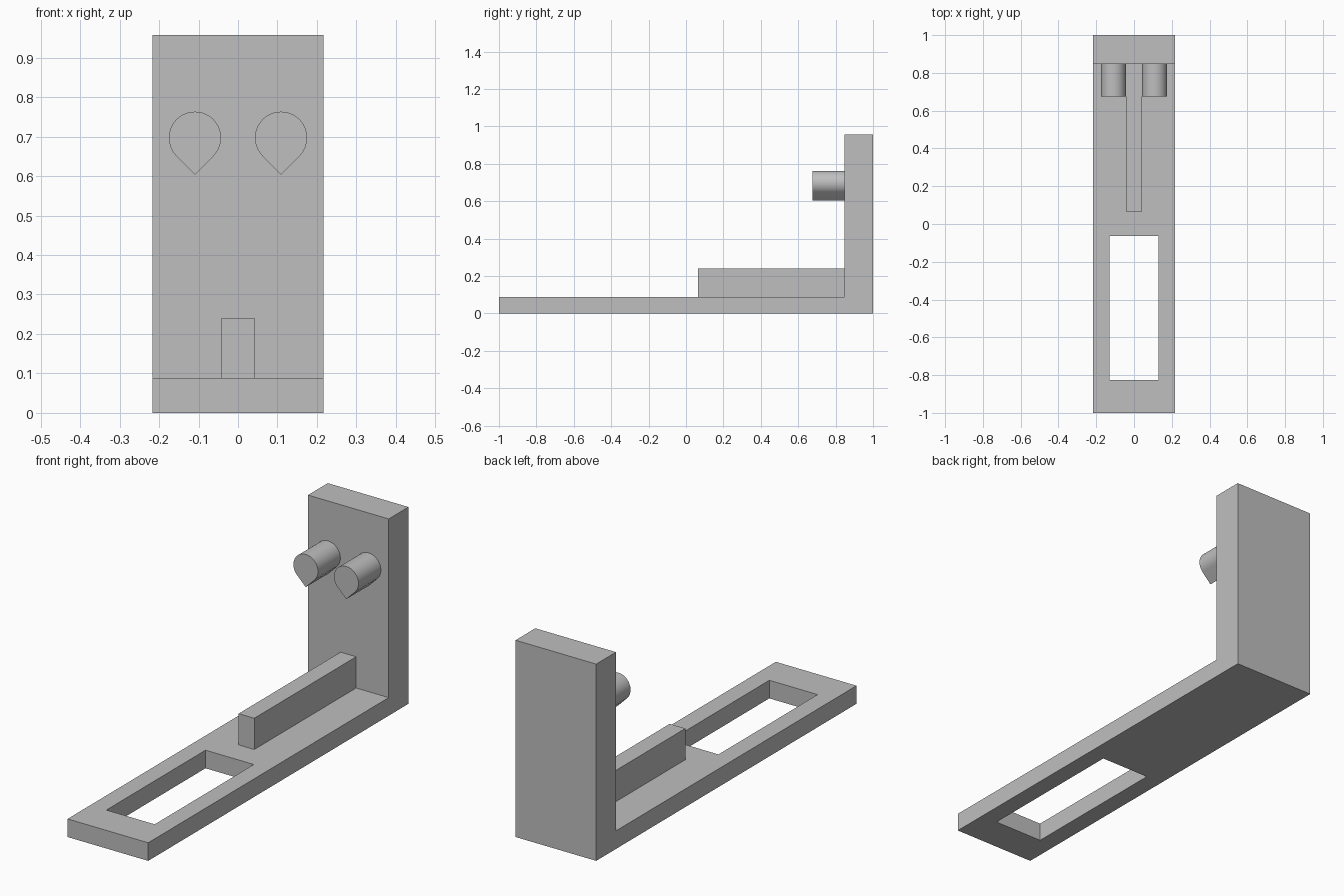
import bpy
import bmesh
from math import sin, cos, radians
from mathutils import Vector

default = bpy.data.objects.get("Cube")
if default:
    bpy.data.objects.remove(default, do_unlink=True)

grey = bpy.data.materials.new("plain grey")
grey.use_nodes = True
colour = (0.52, 0.52, 0.52, 1)
grey.diffuse_color = colour
grey.node_tree.nodes["Principled BSDF"].inputs["Base Color"].default_value = colour

HALF_W = 0.217
BASE_H = 0.088
WALL_Y = 0.848


def prism(name, outline, extrude):
    """Extrude a closed 3D outline into a solid object."""
    bm = bmesh.new()
    face = bm.faces.new([bm.verts.new(p) for p in outline])
    geom = bmesh.ops.extrude_face_region(bm, geom=[face])["geom"]
    verts = [g for g in geom if isinstance(g, bmesh.types.BMVert)]
    bmesh.ops.translate(bm, verts=verts, vec=Vector(extrude))
    bmesh.ops.recalc_face_normals(bm, faces=bm.faces)
    mesh = bpy.data.meshes.new(name)
    bm.to_mesh(mesh)
    bm.free()
    mesh.materials.append(grey)
    obj = bpy.data.objects.new(name, mesh)
    bpy.context.collection.objects.link(obj)
    return obj


def box(name, half_x, y0, y1, z0, z1):
    outline = [(-half_x, y0, z0), (half_x, y0, z0), (half_x, y1, z0), (-half_x, y1, z0)]
    return prism(name, outline, (0, 0, z1 - z0))


# L-shaped body: flat foot and upright wall in one piece
profile = [(-1, 0), (1, 0), (1, 0.957), (WALL_Y, 0.957), (WALL_Y, BASE_H), (-1, BASE_H)]
bracket = prism("bracket", [(-HALF_W, y, z) for y, z in profile], (2 * HALF_W, 0, 0))

# Rectangular slot cut through the foot
cutter = box("slot_cutter", 0.13, -0.826, -0.064, -0.1, 0.2)
cutter.hide_render = True
cut = bracket.modifiers.new("slot", 'BOOLEAN')
cut.operation = 'DIFFERENCE'
cut.solver = 'EXACT'
cut.object = cutter
bpy.context.view_layer.objects.active = bracket
bracket.select_set(True)
bpy.ops.object.modifier_apply(modifier=cut.name)
bpy.data.objects.remove(cutter, do_unlink=True)

# Centre rib running up to the wall
box("centre_rib", 0.042, 0.065, WALL_Y, BASE_H, 0.24)

# Teardrop pegs: round on top, straight 45 degree flanks to a point below
RADIUS, PEG_Z, PEG_FRONT = 0.066, 0.697, 0.676
for name, x in (("left_peg", 0.109), ("right_peg", -0.109)):
    angles = [radians(-45 + 270 * i / 48) for i in range(49)]
    outline = [(x + RADIUS * cos(a), PEG_FRONT, PEG_Z + RADIUS * sin(a)) for a in angles]
    outline.append((x, PEG_FRONT, PEG_Z - RADIUS * 2 ** 0.5))
    peg = prism(name, outline, (0, WALL_Y - PEG_FRONT, 0))
    bpy.ops.object.select_all(action='DESELECT')
    peg.select_set(True)
    bpy.context.view_layer.objects.active = peg
    bpy.ops.object.shade_smooth_by_angle(angle=radians(30))
